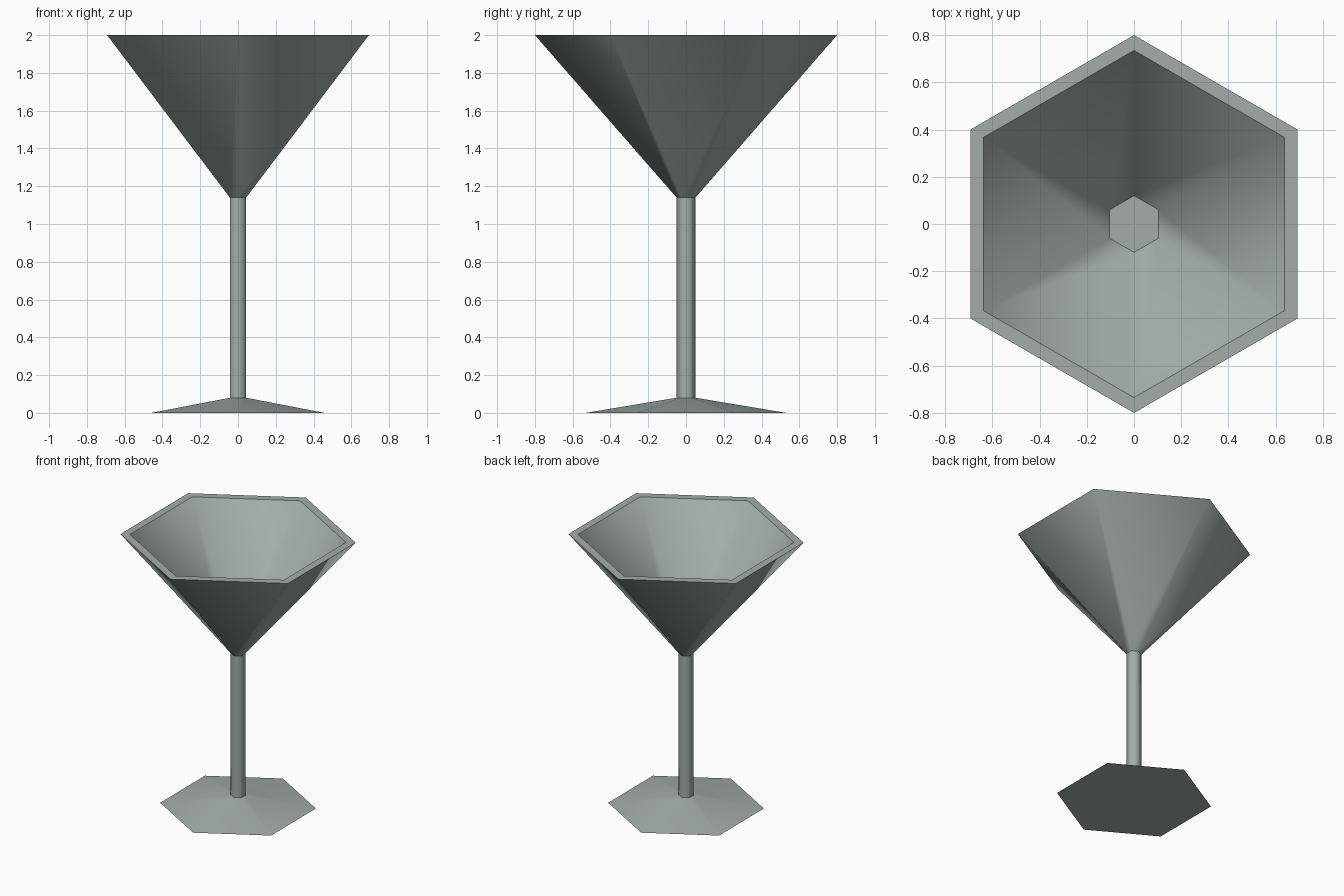
import bpy, bmesh
from math import cos, sin, pi

SIDES = 6

cube = bpy.data.objects.get("Cube")
if cube:
    bpy.data.objects.remove(cube, do_unlink=True)

# Single grey-green glass colour
COLOR = (0.36, 0.42, 0.40, 1)
glass = bpy.data.materials.new("grey_green_glass")
glass.use_nodes = True
glass.diffuse_color = COLOR
glass.node_tree.nodes["Principled BSDF"].inputs["Base Color"].default_value = COLOR


def hex_lathe(name, profile, cap_start=False, cap_end=False):
    """Sweep a (radius, height) profile round six sides, with crisp rings."""
    bm = bmesh.new()
    rings = []
    for r, z in profile:
        angles = [pi / 2 + 2 * pi * i / SIDES for i in range(SIDES)]
        rings.append([bm.verts.new((r * cos(a), r * sin(a), z)) for a in angles])
    for low, high in zip(rings, rings[1:]):
        for i in range(SIDES):
            j = (i + 1) % SIDES
            bm.faces.new((low[i], low[j], high[j], high[i]))
    if cap_start:
        bm.faces.new(rings[0][::-1])
    if cap_end:
        bm.faces.new(rings[-1])
    for f in bm.faces:
        f.smooth = True
    # Ring edges stay sharp, edges between the sides are smooth
    for e in bm.edges:
        ring = any(e.verts[0] in r and e.verts[1] in r for r in rings)
        e.smooth = not ring
    mesh = bpy.data.meshes.new(name)
    bm.to_mesh(mesh)
    bm.free()
    mesh.materials.append(glass)
    obj = bpy.data.objects.new(name, mesh)
    bpy.context.collection.objects.link(obj)
    return obj


# Shallow foot, thin stem, and hollow flared bowl with a flat rim and floor
hex_lathe("foot", [(0.53, 0), (0.05, 0.08)], cap_start=True)
hex_lathe("stem", [(0.05, 0.08), (0.05, 1.14)])
hex_lathe("bowl", [(0.05, 1.14), (0.8, 2), (0.735, 2), (0.12, 1.295)], cap_end=True)
